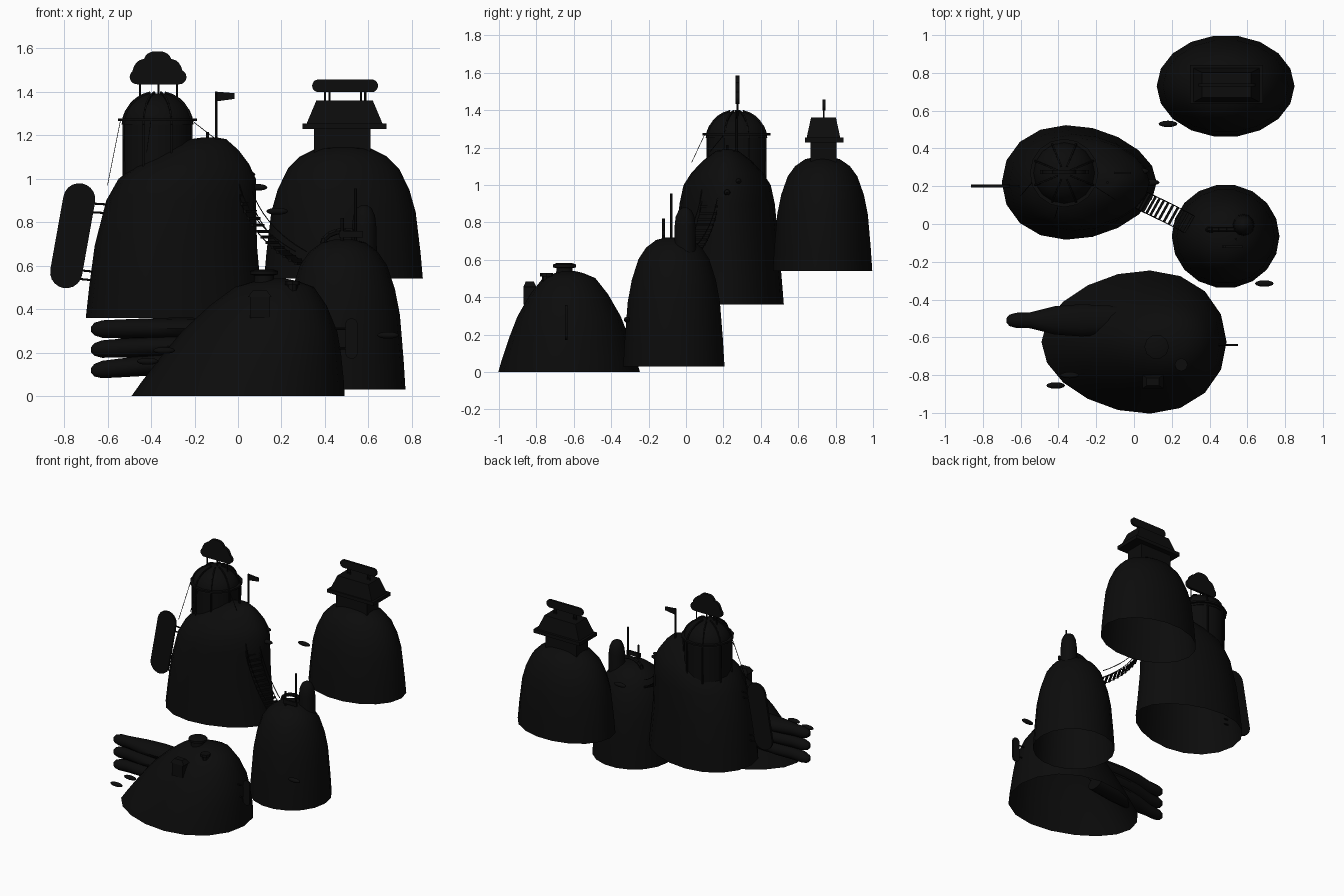
import bpy, math
from math import cos, sin, pi
from mathutils import Vector

if "Cube" in bpy.data.objects:
    bpy.data.objects.remove(bpy.data.objects["Cube"])

black = bpy.data.materials.new("soot_black")
black.use_nodes = True
black.diffuse_color = (0.0035, 0.0035, 0.0035, 1)
black.node_tree.nodes["Principled BSDF"].inputs["Base Color"].default_value = black.diffuse_color


def loft(name, rings, cap_start=True, cap_end=True):
    """Skin a list of equal-length rings of points."""
    n = len(rings[0])
    verts = [p for ring in rings for p in ring]
    faces = [(k * n + i, k * n + (i + 1) % n, (k + 1) * n + (i + 1) % n, (k + 1) * n + i)
             for k in range(len(rings) - 1) for i in range(n)]
    if cap_start:
        faces.append(tuple(reversed(range(n))))
    if cap_end:
        faces.append(tuple(range(len(verts) - n, len(verts))))
    mesh = bpy.data.meshes.new(name)
    mesh.from_pydata(verts, [], faces)
    mesh.materials.append(black)
    obj = bpy.data.objects.new(name, mesh)
    bpy.context.collection.objects.link(obj)
    bpy.ops.object.select_all(action='DESELECT')
    obj.select_set(True)
    bpy.context.view_layer.objects.active = obj
    bpy.ops.object.shade_smooth_by_angle(angle=math.radians(40))
    return obj


def ring(cx, cy, z, rx, ry, n=16, egg=0):
    angles = [2 * pi * i / n for i in range(n)]
    return [(cx + rx * cos(a), cy + ry * sin(a) * (1 + egg * cos(a)), z) for a in angles]


def rod(name, a, b, r=0.006, n=6):
    a, b = Vector(a), Vector(b)
    u = (b - a).orthogonal().normalized()
    v = (b - a).normalized().cross(u)
    spokes = [r * (u * cos(2 * pi * i / n) + v * sin(2 * pi * i / n)) for i in range(n)]
    return loft(name, [[c + s for s in spokes] for c in (a, b)])


def box(name, x, y, z, sx, sy, sz, taper=1):
    def rect(k, h):
        return [(x + i * sx / 2 * k, y + j * sy / 2 * k, z + h) for i, j in ((-1, -1), (1, -1), (1, 1), (-1, 1))]
    return loft(name, [rect(1, 0), rect(taper, sz)])


def plate(name, outline, y, thick):
    return loft(name, [[(x, y + s * thick / 2, z) for x, z in outline] for s in (1, -1)])


def pill(a, b, r, n=10):
    """Rounded bar outline from a to b in the xz plane."""
    base = math.atan2(b[1] - a[1], b[0] - a[0])
    pts = []
    for c, start in ((b, base - pi / 2), (a, base + pi / 2)):
        pts += [(c[0] + r * cos(start + pi * i / n), c[1] + r * sin(start + pi * i / n)) for i in range(n + 1)]
    return pts


def ball(name, x, y, z, rx, ry, rz):
    heights = [-pi / 2 + pi * i / 8 for i in range(1, 8)]
    return loft(name, [ring(x, y, z + rz * sin(h), rx * cos(h), ry * cos(h), 12) for h in heights])


# Hollow bell-shaped hills
BELL = ((1, 0), (.97, .2), (.91, .5), (.83, .67), (.7, .83), (.55, .92), (.35, .98), (.15, 1))
SLOPE = ((1, 0), (.95, .12), (.84, .35), (.73, .55), (.55, .77), (.37, .93), (.2, .98), (.08, 1))
SHOULDER = ((1, 0), (.96, .18), (.91, .4), (.84, .65), (.77, .77), (.63, .85), (.42, .93), (.2, .99), (.07, 1))


def hill(name, cx, cy, rx, ry, z0, z1, profile=BELL, egg=0, lean=0, power=1):
    rings = [ring(cx + lean * f ** power, cy, z0 + (z1 - z0) * f, rx * s, ry * s, 18, egg) for s, f in profile]
    loft(name, rings, cap_start=False)


hill("front_hill", 0, -.625, .49, .375, 0, .54, SLOPE, .15, .18)
hill("dome_hill", -.29, .22, .41, .3, .36, 1.19, SHOULDER, -.15, .16, 4)
hill("round_hill", .485, -.065, .285, .275, .03, .72)
hill("back_hill", .485, .73, .365, .27, .54, 1.15)

# Fan of three rounded lobes beside the front hill
for i, z in enumerate((.118, .214, .308)):
    rings = []
    for x, ry, rz in ((-.675, .012, .012), (-.66, .03, .029), (-.625, .04, .04), (-.55, .042, .043),
                      (-.42, .075, .047), (-.28, .085, .05), (-.08, .075, .045)):
        t = (x + .675) / .6
        rings.append([(x, -.51 + p, z + (.23 - z) * t * .25 + .025 * t + q)
                      for p, q, _ in ring(0, 0, 0, ry, rz, 12)])
    loft(f"side_lobe_{i}", rings)

# Domed glasshouse with ribs
DX, DY = -.37, .27
loft("dome_wall", [ring(DX, DY, z, .16, .16) for z in (.98, 1.26)])
ARC = [pi / 2 * i / 7 for i in range(7)]
loft("dome_roof", [ring(DX, DY, 1.25 + .145 * sin(a), .165 * cos(a), .165 * cos(a)) for a in ARC])
loft("dome_band", [ring(DX, DY, z, .181, .181) for z in (1.265, 1.277)])
for i in range(8):
    a = 2 * pi * (i + .5) / 8
    path = [(.167, .98)] + [(.169 * cos(h), 1.25 + .15 * sin(h)) for h in ARC]
    pts = [(DX + r * cos(a), DY + r * sin(a), z) for r, z in path]
    for j, (p, q) in enumerate(zip(pts, pts[1:])):
        rod(f"dome_rib_{i}_{j}", p, q, .006, 4)
for i, (p, q) in enumerate((((-.54, .22, 1.27), (-.6, .15, .97)), ((-.21, .2, 1.265), (-.1, .13, 1.18)),
                            ((-.4, .1, 1.27), (-.42, .03, 1.12)))):
    rod(f"guy_wire_{i}", p, q, .002, 4)

# Cloud sign on poles
for i, (a, b, r) in enumerate((((-.465, 1.467), (-.27, 1.467), .033), ((-.435, 1.49), (-.43, 1.5), .05),
                               ((-.31, 1.5), (-.305, 1.49), .05), ((-.385, 1.535), (-.355, 1.535), .05))):
    plate(f"cloud_sign_{i}", pill(a, b, r), .275, .02)
for i, x in enumerate((-.45, -.365, -.28)):
    rod(f"cloud_pole_{i}", (x, .275, 1.33), (x, .275, 1.46), .005)

# Flag on the dome hill
rod("flag_pole", (-.1, .27, 1.1), (-.1, .27, 1.4), .007)
plate("flag", [(-.1, 1.355), (-.015, 1.367), (-.015, 1.393), (-.1, 1.4)], .27, .008)
rod("flag_peg", (-.14, .22, 1.15), (-.14, .22, 1.215), .007)

# Tilted hanging sign with brackets
plate("left_sign", pill((-.79, .57), (-.73, .905), .074), .2, .016)
for i, (z, end) in enumerate(((.89, -.58), (.85, -.58), (.58, -.64), (.54, -.64))):
    rod(f"left_bracket_{i}", (-.74, .2, z), (end, .2, z - .01), .005)
plate("right_sign", pill((.522, .2), (.522, .33), .028), -.64, .012)
for i, z in enumerate((.22, .31)):
    rod(f"right_bracket_{i}", (.38, -.64, z), (.52, -.64, z), .005)

# Lookout house on the back hill
box("house_wall", .48, .735, 1.08, .26, .14, .16)
box("house_eaves", .49, .74, 1.228, .385, .205, .026)
box("house_roof", .49, .735, 1.252, .35, .18, .108, .74)
plate("roof_sign", pill((.37, 1.427), (.615, 1.427), .029), .737, .016)
for i, x in enumerate((.4, .42, .565, .585)):
    rod(f"roof_sign_pole_{i}", (x, .737, 1.34), (x, .737, 1.42), .005)

# Round tower, post and arch on the round hill
loft("round_tower", [ring(.58, -.005, z, r, r, 12) for z, r in
                     ((.6, .06), (.78, .056), (.83, .05), (.865, .034), (.88, .01))])
rod("sign_post", (.54, -.08, .68), (.54, -.08, .955), .007)
box("post_board", .52, -.12, .73, .11, .014, .03)
rod("short_post", (.48, -.12, .68), (.48, -.12, .82), .008)
arch = [(.49 - .1 * cos(pi * i / 8), -.03, .7 + .06 * sin(pi * i / 8)) for i in range(9)]
for i, (p, q) in enumerate(zip(arch, arch[1:])):
    rod(f"arch_{i}", p, q, .014)

# Chimneys on the front hill
loft("main_chimney", [ring(.12, -.65, z, r, r, 10) for z, r in
                      ((.46, .05), (.555, .045), (.56, .065), (.575, .065), (.582, .045))])
loft("side_chimney", [ring(.25, -.745, z, r, r, 8) for z, r in ((.43, .025), (.51, .025), (.512, .035), (.53, .035))])
box("porch", .1, -.835, .36, .09, .065, .1)
box("porch_roof", .1, -.835, .455, .11, .07, .03, .6)

# Sagging plank bridge
knots = [Vector(p) for p in ((.03, .13, .92), (.07, .11, .77), (.18, .06, .67), (.29, 0, .61))]
path = []
for i in range(13):
    t = i / 12
    path.append(sum((knots[k] * math.comb(3, k) * t ** k * (1 - t) ** (3 - k) for k in range(4)), Vector()))
side = Vector((.025, .045, 0))
for i, c in enumerate(path):
    rod(f"bridge_plank_{i}", c - side, c + side, .009, 4)
for s in (-1, 1):
    for lift, label in ((0, "edge"), (.055, "rail")):
        for i, (p, q) in enumerate(zip(path, path[1:])):
            up = Vector((0, 0, lift))
            rod(f"bridge_{label}_{s}_{i}", p + s * side + up, q + s * side + up, .003, 4)

# Flat stones around the hills
STONES = ((.03, .28, 1.02), (.085, .22, .96), (.18, .53, .85), (.69, -.315, .28), (-.34, -.8, .21), (-.415, -.855, .16))
for i, (x, y, z) in enumerate(STONES):
    ball(f"flat_stone_{i}", x, y, z, .05, .017, .016)
